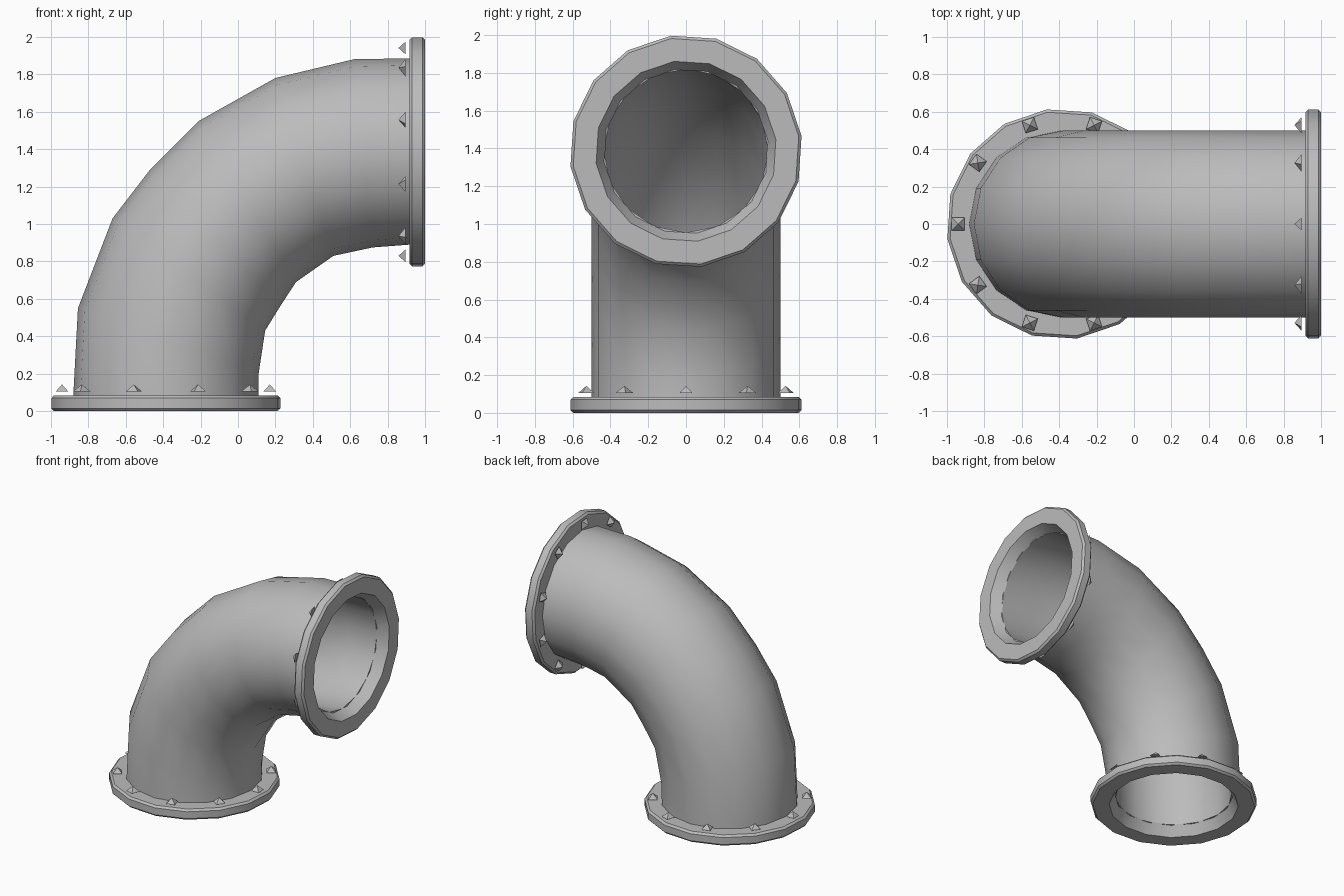
import bpy
import bmesh
from math import cos, sin, pi, radians
from mathutils import Vector

cube = bpy.data.objects.get("Cube")
if cube:
    bpy.data.objects.remove(cube, do_unlink=True)

SIDES = 16
BOLTS = 10
Y = Vector((0, 1, 0))

# One plain grey for the whole casting
metal = bpy.data.materials.new("grey metal")
metal.use_nodes = True
grey = (0.5, 0.5, 0.5, 1)
metal.diffuse_color = grey
metal.node_tree.nodes["Principled BSDF"].inputs["Base Color"].default_value = grey


def finish(name, bm, angle):
    """Turn a bmesh into a shaded object with the metal material."""
    bmesh.ops.recalc_face_normals(bm, faces=bm.faces)
    mesh = bpy.data.meshes.new(name)
    bm.to_mesh(mesh)
    bm.free()
    mesh.materials.append(metal)
    obj = bpy.data.objects.new(name, mesh)
    bpy.context.collection.objects.link(obj)
    bpy.ops.object.select_all(action="DESELECT")
    obj.select_set(True)
    bpy.context.view_layer.objects.active = obj
    bpy.ops.object.shade_smooth_by_angle(angle=radians(angle))
    return obj


def ring(centre, across, side, turn=0):
    """Points around an ellipse spanned by two half-axis vectors."""
    angles = [2 * pi * i / SIDES + turn for i in range(SIDES)]
    return [centre + across * cos(a) + side * sin(a) for a in angles]


def skin(rings):
    """Bridge rings in order and join the last one back to the first."""
    bm = bmesh.new()
    loops = [[bm.verts.new(p) for p in r] for r in rings]
    for k, loop in enumerate(loops):
        other = loops[(k + 1) % len(loops)]
        for i in range(SIDES):
            j = (i + 1) % SIDES
            bm.faces.new((loop[i], loop[j], other[j], other[i]))
    return bm


# Bent pipe: outer and inner bend points (x, z) of each cross-section
sections = [
    ((-0.88, 0.08), (0.11, 0.08)),
    ((-0.855, 0.55), (0.11, 0.2)),
    ((-0.67, 1.03), (0.145, 0.43)),
    ((-0.47, 1.29), (0.225, 0.56)),
    ((-0.21, 1.55), (0.31, 0.69)),
    ((0.2, 1.78), (0.51, 0.83)),
    ((0.62, 1.88), (0.72, 0.875)),
    ((0.92, 1.885), (0.92, 0.89)),
]
outside, bore = [], []
for (ox, oz), (ix, iz) in sections:
    outer, inner = Vector((ox, 0, oz)), Vector((ix, 0, iz))
    centre, across = (outer + inner) / 2, (outer - inner) / 2
    outside.append(ring(centre, across, Y * 0.5))
    bore.append(ring(centre, across * 0.87, Y * 0.435))
finish("elbow_pipe", skin(outside + bore[::-1]), 40)

# Flange profile (radius, depth) with chamfered rim and flared opening
flange_profile = [(0.48, 0), (0.602, 0), (0.617, 0.015), (0.617, 0.07),
                  (0.602, 0.085), (0.435, 0.085)]


def flange(prefix, origin, outward, axis):
    """Flange with a circle of small pointed bolt heads behind it."""
    rings = [ring(origin + axis * d, outward * r, Y * r, radians(-7.5))
             for r, d in flange_profile]
    finish(prefix + "_flange", skin(rings), 30)

    bm = bmesh.new()
    for k in range(BOLTS):
        a = 2 * pi * k / BOLTS
        radial = outward * cos(a) + Y * sin(a)
        tangent = axis.cross(radial)
        middle = origin + radial * 0.555 + axis * 0.105
        base = [bm.verts.new(middle + (radial * s + tangent * t) * 0.034)
                for s, t in ((1, 1), (-1, 1), (-1, -1), (1, -1))]
        tip = bm.verts.new(middle + axis * 0.038)
        bm.faces.new(base)
        for i in range(4):
            bm.faces.new((base[i], base[(i + 1) % 4], tip))
    finish(prefix + "_bolts", bm, 10)


flange("bottom", Vector((-0.385, 0, 0)), Vector((-1, 0, 0)), Vector((0, 0, 1)))
flange("side", Vector((1, 0, 1.385)), Vector((0, 0, 1)), Vector((-1, 0, 0)))
